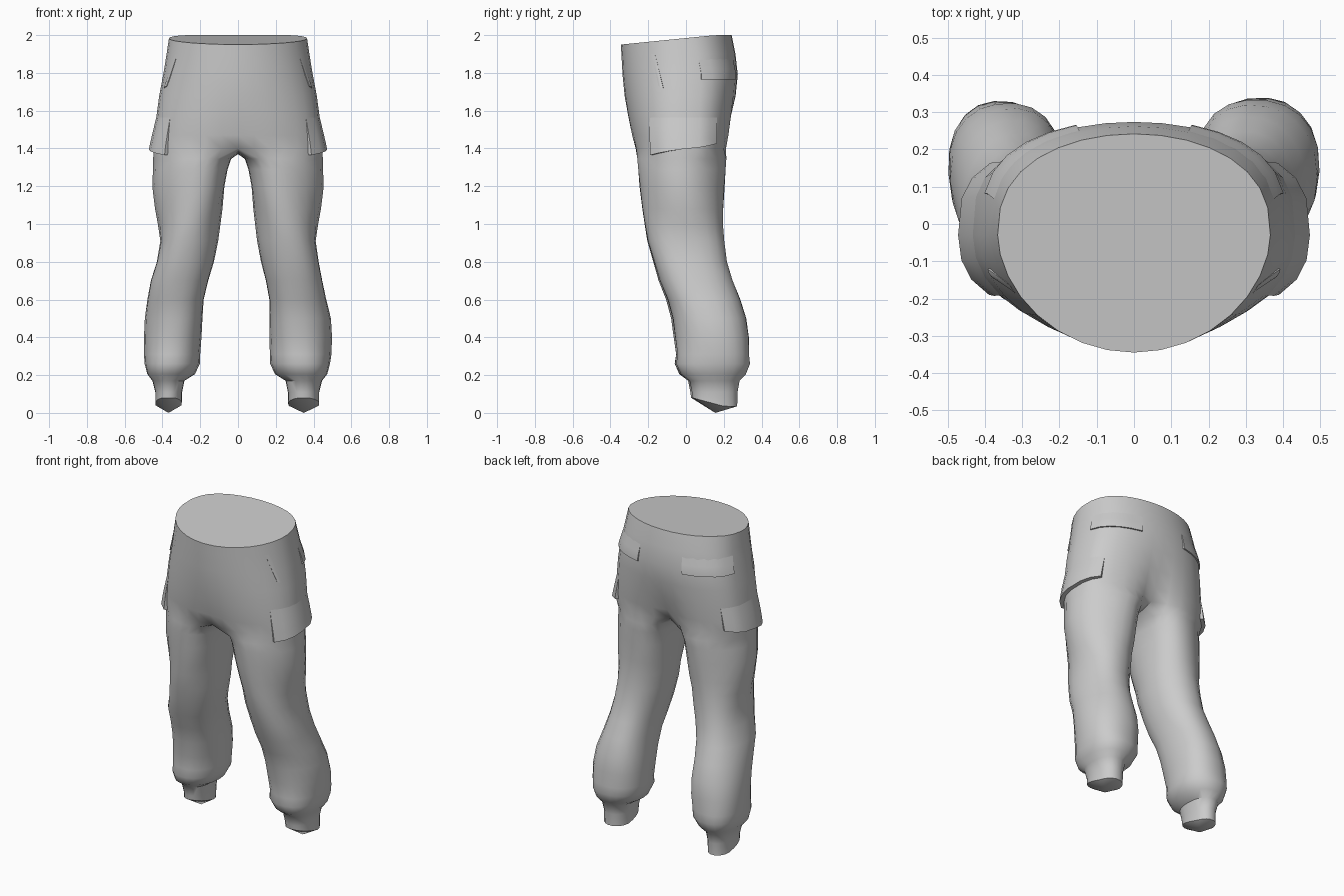
import bpy, bmesh, math
from math import sin, cos, pi, radians, copysign

if "Cube" in bpy.data.objects:
    bpy.data.objects.remove(bpy.data.objects["Cube"])

cloth = bpy.data.materials.new("grey_cloth")
cloth.diffuse_color = (0.6, 0.6, 0.6, 1)
cloth.use_nodes = True
cloth.node_tree.nodes["Principled BSDF"].inputs["Base Color"].default_value = cloth.diffuse_color

N = 32      # points around the hips
HALF = N // 2
SEAM = 5    # points along the crotch seam
LEG = HALF + 1 + SEAM
STEP = 360 / N

# Hips: z, half width, front y, back y
HIPS = [(2.00, .366, -.345, .242), (1.90, .378, -.342, .262), (1.79, .396, -.336, .274),
        (1.68, .417, -.326, .266), (1.57, .432, -.312, .252), (1.47, .442, -.296, .240),
        (1.40, .447, -.280, .228), (1.30, .450, -.268, .216)]
# Leg: z, inner x, outer x, front y, back y
LEGS = [(1.345, .036, .449, -.260, .216), (1.29, .055, .450, -.255, .212), (1.20, .068, .450, -.246, .206),
        (1.08, .080, .438, -.228, .202), (1.00, .092, .426, -.215, .200), (.91, .105, .415, -.200, .204),
        (.80, .125, .430, -.170, .215), (.70, .148, .446, -.143, .245), (.60, .163, .464, -.100, .286),
        (.50, .163, .488, -.070, .320), (.40, .165, .496, -.055, .337), (.31, .170, .496, -.042, .338),
        (.26, .173, .490, -.050, .342), (.205, .200, .476, -.026, .318), (.17, .252, .445, .018, .285),
        (.11, .264, .430, .030, .274), (.04, .266, .430, .034, .272)]
MID_Y = -.03


def ramp(v, start, end):
    """0 at start, 1 at end, clamped."""
    return max(0, min(1, (v - start) / (end - start)))


def hip_point(t, z, out=0):
    """Point on the hips at angle t from the front, pushed outwards by out."""
    rows = HIPS[::-1]
    z0 = min(max(z, rows[0][0]), rows[-1][0])
    for a, b in zip(rows, rows[1:]):
        if a[0] <= z0 <= b[0]:
            f = (z0 - a[0]) / (b[0] - a[0])
            w, yf, yb = (a[k] + f * (b[k] - a[k]) for k in (1, 2, 3))
            break
    c = cos(t)
    if c > 0:
        y = MID_Y - (MID_Y - yf) * c ** (1.1 - .25 * ramp(z, 1.85, 1.4))
    else:
        y = MID_Y + (yb - MID_Y) * abs(c) ** (.8 - .18 * ramp(z, 2, 1.8))
    x = w * sin(t)
    # cleft at the back and hollow at the front, deepening towards the crotch
    depth = ramp(z, 1.72, 1.4) ** 1.5
    y += depth * math.exp(-(x / .1) ** 2) * (.02 if c > 0 else -.07)
    return (x + out * sin(t), y - out * c, z)


def finish(name, bm):
    bmesh.ops.recalc_face_normals(bm, faces=bm.faces)
    me = bpy.data.meshes.new(name)
    bm.to_mesh(me)
    bm.free()
    me.materials.append(cloth)
    me.polygons.foreach_set("use_smooth", [True] * len(me.polygons))
    me.set_sharp_from_angle(angle=radians(42))
    ob = bpy.data.objects.new(name, me)
    bpy.context.collection.objects.link(ob)
    return ob


def bridge(bm, a, b):
    for i in range(len(a)):
        j = (i + 1) % len(a)
        bm.faces.new((a[i], a[j], b[j], b[i]))


# Trousers: hips split at the crotch seam into two legs
bm = bmesh.new()
rings = []
for row in HIPS[:-1]:
    ring = []
    for i in range(N):
        x, y, z = hip_point(2 * pi * i / N, row[0])
        if row[0] == 2.0:                       # waist dips towards the front
            z = 1.95 + .05 * min(1, (y + .345) / .5)
        ring.append(bm.verts.new((x, y, z)))
    rings.append(ring)
for a, b in zip(rings, rings[1:]):
    bridge(bm, a, b)
bm.faces.new(rings[0])

crotch = rings[-1]
front, back = crotch[0].co, crotch[HALF].co
seam = []
for k in range(1, SEAM + 1):
    p = back.lerp(front, k / (SEAM + 1))
    p.z -= .03 * sin(pi * k / (SEAM + 1)) ** .6
    seam.append(bm.verts.new(p))

for side in (1, -1):
    last = [crotch[(side * i) % N] for i in range(HALF + 1)] + seam
    for n, (z, xi, xo, yf, yb) in enumerate(LEGS):
        if side < 0:                            # the two legs hang a little differently
            low = ramp(z, 1.15, .65)
            xi += .024 * ramp(z, .75, .3) + .008 * low
            xo += .018 * math.exp(-((z - .66) / .1) ** 2) + .008 * ramp(z, .35, .25)
            yf, yb = yf - .008 * low, yb - .009 * low
        skew = .055 * ramp(z, .9, 1.345)        # thigh is fuller towards the middle
        ring = []
        for i in range(LEG):
            a = 2 * pi * (i + 3) / LEG
            c, s = -cos(a), -sin(a)
            power = .9 if z < 1 else 1
            c, s = (copysign(abs(v) ** power, v) for v in (c, s))
            fold = .004 * sin(3 * a + 9 * z) * (1 < n < len(LEGS) - 3)
            x = (xi + xo) / 2 + c * ((xo - xi) / 2 + fold) - skew * s * s
            y = (yf + yb) / 2 + s * ((yb - yf) / 2 + fold)
            h = z
            if n == len(LEGS) - 1:              # hem slopes up to the front
                h = .035 + .045 * ramp(y, .2, .034)
            ring.append(bm.verts.new((side * x, y, h)))
        bridge(bm, last, ring)
        last = ring
    # pointed closing of the hem
    tip = bm.verts.new((side * (xi + xo) / 2, .155, 0))
    for i in range(LEG):
        bm.faces.new((last[i], last[(i + 1) % LEG], tip))
finish("trousers", bm)


def flap(name, side, corners, lift_top, lift_low, lift_ends=1, cols=6, rows=4):
    """Raised cloth patch; corners are (angle, z): top start, top end, low end, low start."""
    bm = bmesh.new()
    layers = []
    for inner in (False, True):
        grid = []
        for r in range(rows + 1):
            v = r / rows
            line = []
            for k in range(cols + 1):
                u = k / cols
                t, z = ((1 - v) * ((1 - u) * corners[0][m] + u * corners[1][m])
                        + v * ((1 - u) * corners[3][m] + u * corners[2][m]) for m in (0, 1))
                lift = lift_top + (lift_low - lift_top) * v
                if k in (0, cols):
                    lift *= lift_ends
                x, y, z = hip_point(radians(t), z, -.02 if inner else lift)
                line.append(bm.verts.new((side * x, y, z)))
            grid.append(line)
        for a, b in zip(grid, grid[1:]):
            for k in range(cols):
                bm.faces.new((a[k], a[k + 1], b[k + 1], b[k]))
        layers.append(grid[0] + [g[-1] for g in grid[1:-1]] + grid[-1][::-1]
                      + [g[0] for g in grid[-2:0:-1]])
    bridge(bm, *layers)
    finish(name, bm)


for side, label in ((1, "left"), (-1, "right")):
    # Cargo pocket flap on the thigh
    a, b = 5 * STEP, 11 * STEP
    flap(label + "_cargo_flap", side, [(a, 1.57), (b, 1.57), (b, 1.425), (a, 1.365)], -.001, .025, .8)
    # Back pocket flap
    a, b = 9 * STEP, 14 * STEP
    flap(label + "_back_flap", side, [(a, 1.88), (b, 1.88), (b, 1.765), (a, 1.765)], -.001, .009, 1, 5)
    # Slanted hand pocket edge
    flap(label + "_hand_pocket", side, [(58, 1.90), (62, 1.90), (72, 1.72), (67, 1.73)], -.001, .006, .6, 3)
